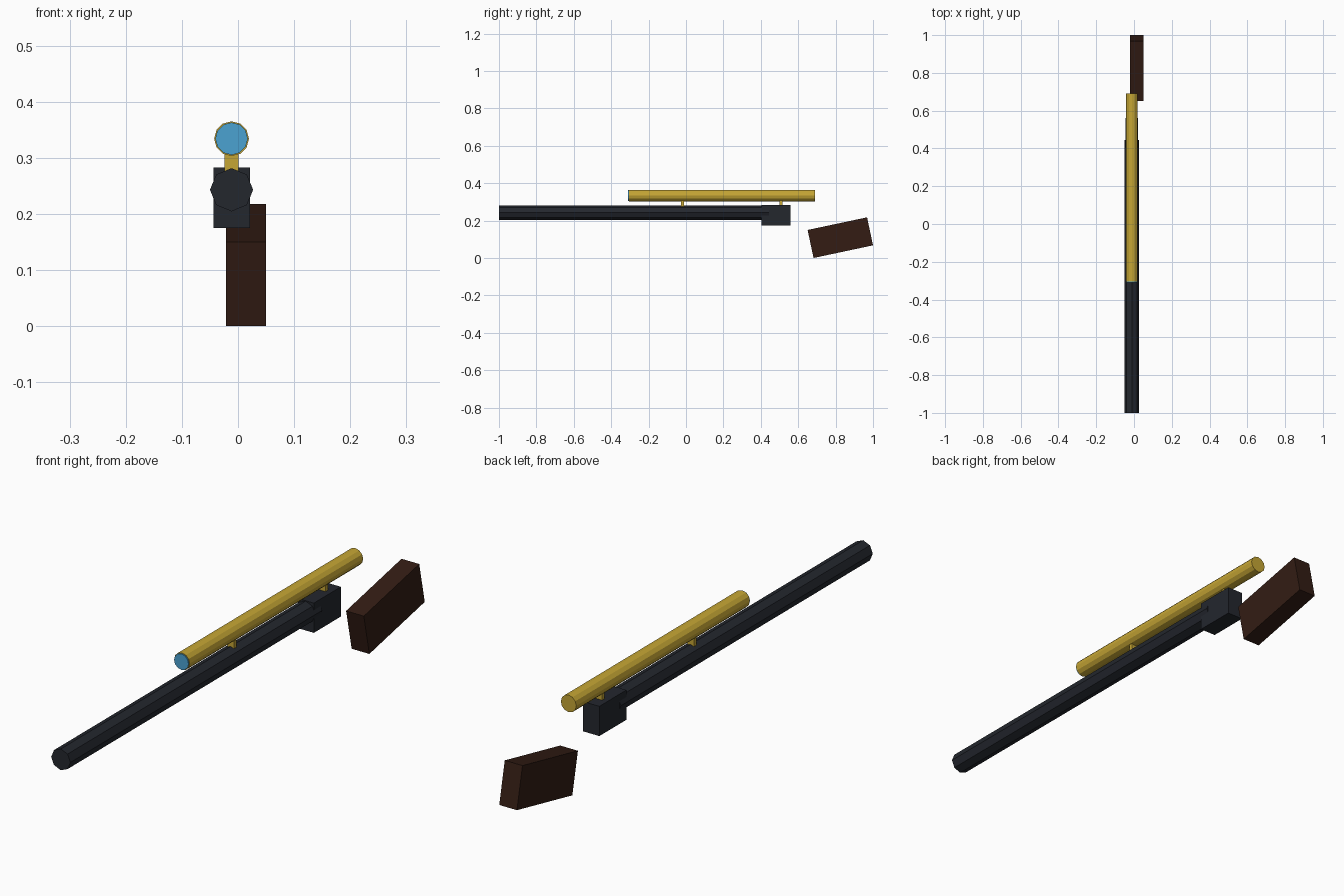
import bpy
import math

if "Cube" in bpy.data.objects:
    bpy.data.objects.remove(bpy.data.objects["Cube"])


def material(name, rgb):
    m = bpy.data.materials.new(name)
    m.diffuse_color = (*rgb, 1)
    m.use_nodes = True
    m.node_tree.nodes["Principled BSDF"].inputs["Base Color"].default_value = m.diffuse_color
    return m


DARK = material("dark_steel", (0.017, 0.02, 0.027))
GOLD = material("brass", (0.56, 0.38, 0.035))
BLUE = material("lens_blue", (0.07, 0.36, 0.64))
WOOD = material("dark_wood", (0.033, 0.012, 0.007))
X = -0.0115  # shared centre line of barrel, receiver and scope


def box(name, mat, x, y, z, tilt=0):
    """Box from three (low, high) ranges, tilted about x."""
    lo, hi = zip(x, y, z)
    bpy.ops.mesh.primitive_cube_add(
        size=1, location=[(a + b) / 2 for a, b in zip(lo, hi)], rotation=(tilt, 0, 0))
    o = bpy.context.object
    o.scale = [b - a for a, b in zip(lo, hi)]
    o.name = name
    o.data.materials.append(mat)


def tube(name, mat, sides, radius, y, z):
    """Faceted cylinder lying along y."""
    bpy.ops.mesh.primitive_cylinder_add(
        vertices=sides, radius=radius, depth=y[1] - y[0],
        location=(X, (y[0] + y[1]) / 2, z), rotation=(math.pi / 2, 0, 0))
    o = bpy.context.object
    o.name = name
    o.data.materials.append(mat)


# Barrel and receiver
tube("barrel", DARK, 8, 0.0385, (-1, 0.445), 0.243)
box("receiver", DARK, (X - 0.0325, X + 0.0325), (0.405, 0.56), (0.175, 0.283))

# Scope with front lens and two mounts
tube("scope", GOLD, 12, 0.031, (-0.305, 0.69), 0.334)
tube("scope_lens", BLUE, 12, 0.029, (-0.309, -0.30), 0.334)
for i, y in enumerate((-0.018, 0.508)):
    box(f"scope_mount_{i + 1}", GOLD, (X - 0.0125, X + 0.0125),
        (y - 0.0075, y + 0.0075), (0.265, 0.315))

# Stock, separate from the receiver and tilted up to the back
box("stock", WOOD, (-0.021, 0.05), (0.6625, 0.9875), (0.0325, 0.1855), math.radians(12))
